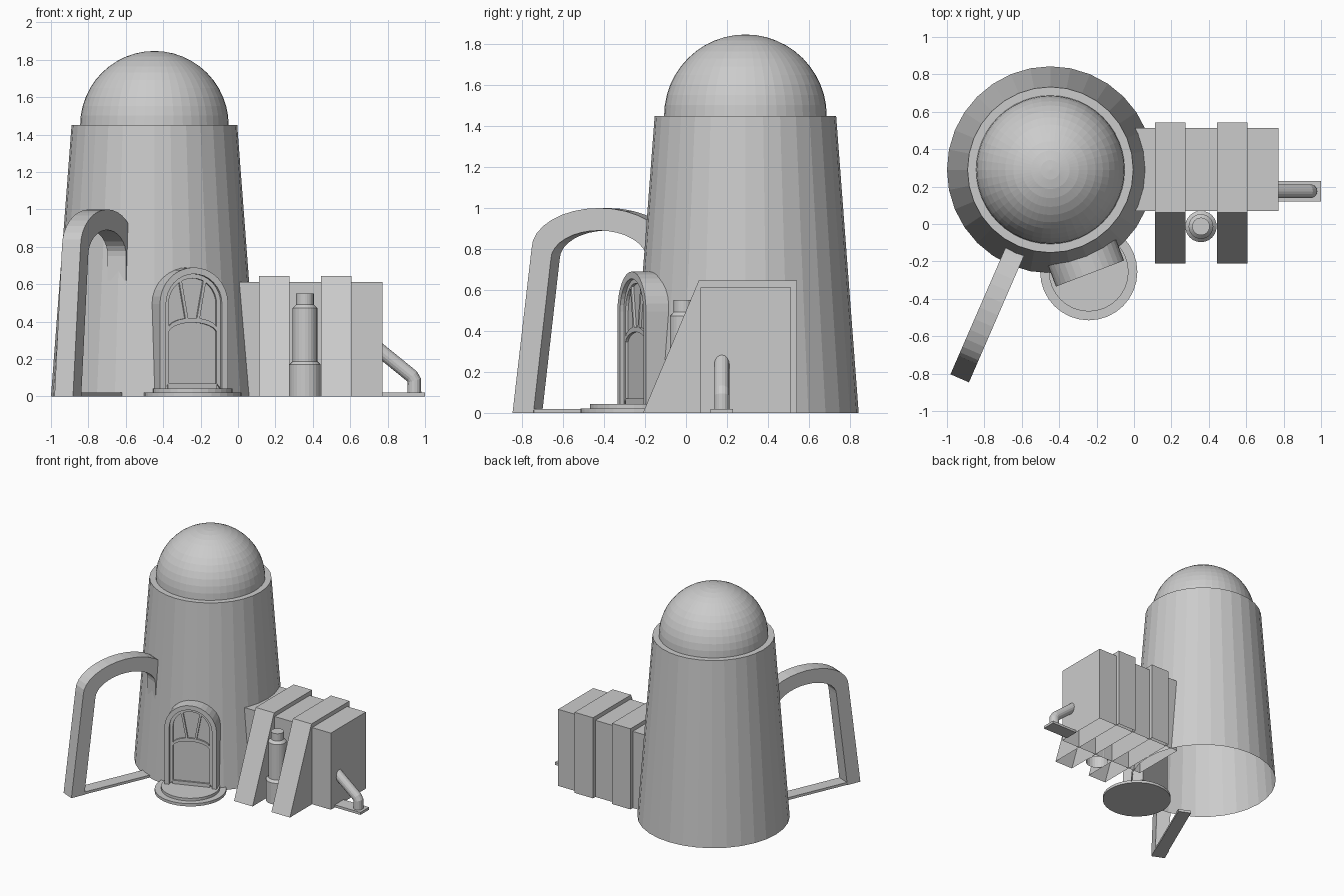
import bpy, bmesh, math
from mathutils import Vector

if "Cube" in bpy.data.objects:
    bpy.data.objects.remove(bpy.data.objects["Cube"])

mat = bpy.data.materials.new("plain_grey")
mat.diffuse_color = (0.6, 0.6, 0.6, 1)
mat.use_nodes = True
mat.node_tree.nodes["Principled BSDF"].inputs["Base Color"].default_value = mat.diffuse_color
Z = Vector((0, 0, 1))
CENTRE = Vector((-0.447, 0.29, 0))


def finish(name, bm, open_bottom=False):
    bmesh.ops.recalc_face_normals(bm, faces=bm.faces)
    bm.normal_update()
    if open_bottom:
        low = [f for f in bm.faces if f.normal.z < -0.9 and f.calc_center_median().z < 0.001]
        bmesh.ops.delete(bm, geom=low, context='FACES_ONLY')
    me = bpy.data.meshes.new(name)
    bm.to_mesh(me)
    bm.free()
    me.materials.append(mat)
    ob = bpy.data.objects.new(name, me)
    bpy.context.collection.objects.link(ob)
    return ob


def prism(name, profile, origin, across, along, d0, d1, open_bottom=False):
    """Profile of (across, z) points pushed along a direction from d0 to d1."""
    bm = bmesh.new()
    a, b = [[bm.verts.new(origin + across * p + Z * z + along * d) for p, z in profile]
            for d in (d0, d1)]
    bm.faces.new(a)
    bm.faces.new(b[::-1])
    n = len(profile)
    for i in range(n):
        j = (i + 1) % n
        bm.faces.new((a[j], a[i], b[i], b[j]))
    return finish(name, bm, open_bottom)


def box(name, x0, x1, y0, y1, z0, z1, open_bottom=False):
    return prism(name, [(x0, z0), (x1, z0), (x1, z1), (x0, z1)], Vector(),
                 Vector((1, 0, 0)), Vector((0, 1, 0)), y0, y1, open_bottom)


def lathe(name, profile, centre, n, open_bottom=False):
    """Turn (radius, z) points around a vertical axis; radius 0 makes a pole."""
    bm = bmesh.new()
    rings = []
    for r, z in profile:
        if r < 1e-5:
            rings.append([bm.verts.new((centre[0], centre[1], z))] * n)
        else:
            rings.append([bm.verts.new((centre[0] + r * math.cos(2 * math.pi * i / n),
                                        centre[1] + r * math.sin(2 * math.pi * i / n), z))
                          for i in range(n)])
    for a, b in zip(rings, rings[1:]):
        for i in range(n):
            j = (i + 1) % n
            bm.faces.new(list(dict.fromkeys((a[i], a[j], b[j], b[i]))))
    if rings[0][0] is not rings[0][1]:
        bm.faces.new(rings[0][::-1])
    if rings[-1][0] is not rings[-1][1]:
        bm.faces.new(rings[-1])
    return finish(name, bm, open_bottom)


def ellipse(c, z, a, b, n=16):
    return [(c + a * math.cos(math.pi * i / n), z + b * math.sin(math.pi * i / n))
            for i in range(n + 1)]


# Round tower and dome
lathe("tower", [(0.553, 0), (0.443, 1.45)], CENTRE, 32, True)
lathe("dome", [(0.397 * math.cos(i * math.pi / 24), 1.45 + 0.397 * math.sin(i * math.pi / 24))
               for i in range(13)], CENTRE, 48)

# Arched wing leaning out from the tower, with a sill on the ground
ang = math.radians(23.5)
out = Vector((-math.sin(ang), -math.cos(ang), 0))
side = Vector((math.cos(ang), -math.sin(ang), 0))
outer = [(1.216, 0)] + ellipse(0.755, 0.80, 0.36, 0.20) + [(0.395, 0.62)]
inner = [(1.105, 0)] + ellipse(0.757, 0.75, 0.255, 0.14) + [(0.502, 0.62)]
prism("side_arch", outer + inner[::-1], CENTRE, out, side, -0.054, 0.054)
prism("arch_sill", [(0.5, 0), (1.11, 0), (1.11, 0.02), (0.5, 0.02)], CENTRE, out, side, -0.05, 0.05)

# Doorway
ang = math.radians(20.9)
out = Vector((math.sin(ang), -math.cos(ang), 0))
side = Vector((math.cos(ang), math.sin(ang), 0))


def arched(w, spring, z0):
    return [(w, z0)] + ellipse(0, spring, w, w) + [(-w, z0)]


prism("door_frame", arched(0.195, 0.495, 0.03) + arched(0.16, 0.495, 0.03)[::-1],
      CENTRE, side, out, 0.42, 0.594)
prism("door_panel", arched(0.165, 0.495, 0.03), CENTRE, side, out, 0.42, 0.56)
prism("door_trim", arched(0.162, 0.495, 0.04) + arched(0.137, 0.495, 0.07)[::-1],
      CENTRE, side, out, 0.55, 0.574)
prism("door_bottom_rail", [(-0.14, 0.04), (0.14, 0.04), (0.14, 0.07), (-0.14, 0.07)],
      CENTRE, side, out, 0.55, 0.574)

# Fan window bars
arc = ellipse(0, 0.36, 0.14, 0.06)
prism("window_arc_bar", arc + [(p, z - 0.025) for p, z in arc[::-1]],
      CENTRE, side, out, 0.55, 0.574)
for i, (p0, p1, top) in enumerate([(-0.03, -0.07, 0.62), (0.03, 0.07, 0.62)]):
    prism(f"window_bar_{i + 1}", [(p0 - 0.008, 0.40), (p0 + 0.008, 0.40),
                                  (p1 + 0.008, top), (p1 - 0.008, top)],
          CENTRE, side, out, 0.55, 0.573)

# Round door steps
STEP = (-0.242, -0.255)
lathe("lower_step", [(0.26, 0), (0.26, 0.022)], STEP, 32)
lathe("upper_step", [(0.213, 0.022), (0.213, 0.043)], STEP, 32)

# Annex block with two sloping buttress ribs
box("annex", 0.0, 0.773, 0.07, 0.513, 0, 0.613, True)
for i, x in enumerate((0.112, 0.443)):
    prism(f"buttress_{i + 1}", [(-0.21, 0), (0.543, 0), (0.543, 0.645), (0.062, 0.645)],
          Vector(), Vector((0, 1, 0)), Vector((1, 0, 0)), x, x + 0.164, True)

# Tank between the buttresses
lathe("tank", [(0.084, 0), (0.084, 0.17), (0.066, 0.188), (0.066, 0.472),
               (0.047, 0.492), (0.047, 0.55)], (0.358, -0.013), 24, True)

# Bent drain pipe and its ground plate
box("pipe_plate", 0.77, 1.0, 0.12, 0.23, 0, 0.02)
bm = bmesh.new()
n, r, y = 16, 0.037, 0.175
path = [((0.73, 0.27), 129), ((0.93, 0.108), 135), ((0.943, 0.085), 165), ((0.943, 0.01), 180)]
rings = []
for (x, z), deg in path:
    t = math.radians(deg)
    wide = Vector((-math.cos(t), 0, math.sin(t)))
    rings.append([bm.verts.new(Vector((x, y, z)) + wide * r * math.cos(2 * math.pi * i / n)
                               + Vector((0, r * math.sin(2 * math.pi * i / n), 0)))
                  for i in range(n)])
for a, b in zip(rings, rings[1:]):
    for i in range(n):
        bm.faces.new((a[i], a[(i + 1) % n], b[(i + 1) % n], b[i]))
bm.faces.new(rings[0][::-1])
bm.faces.new(rings[-1])
finish("drain_pipe", bm)
